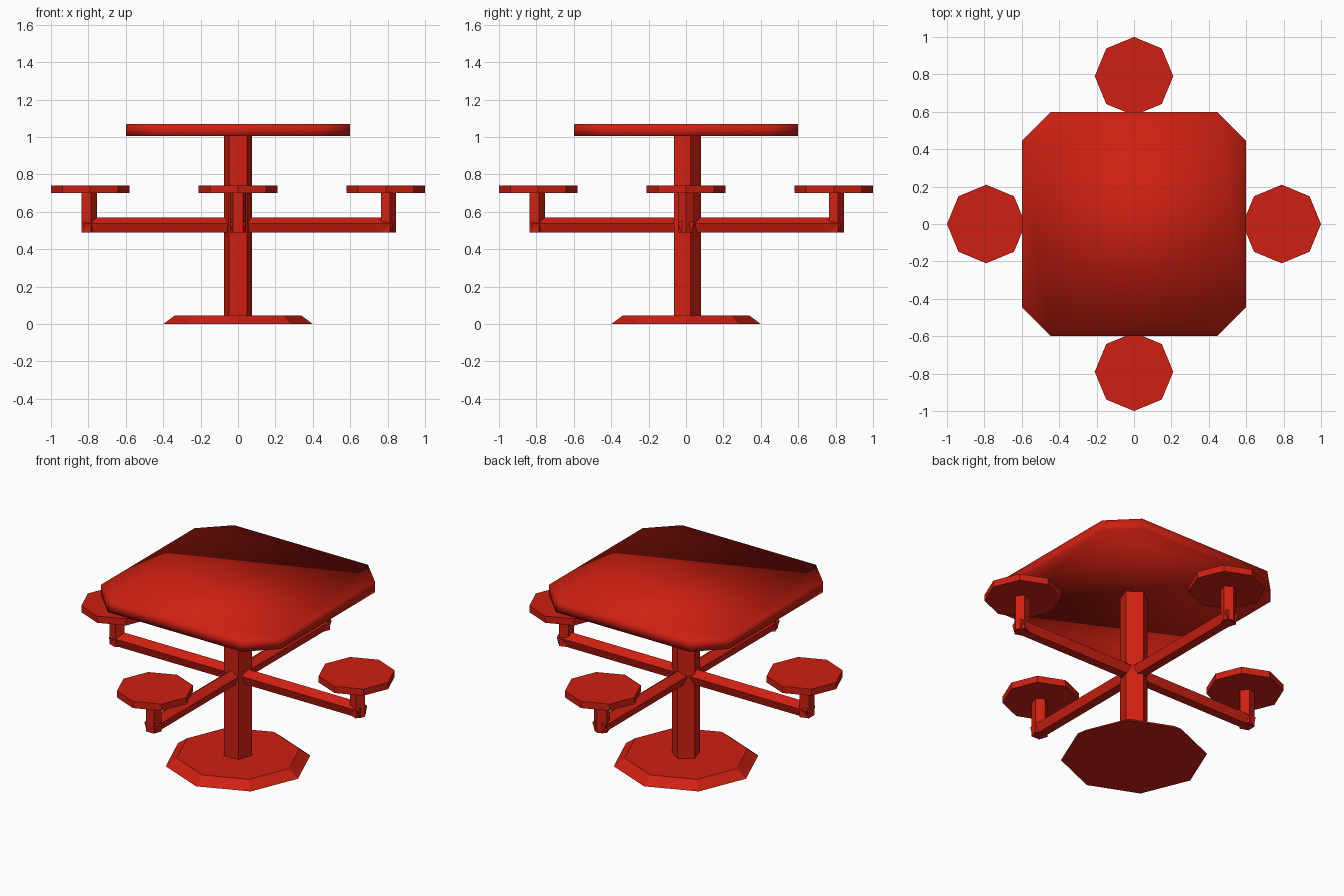
import bpy
from math import pi, radians, sqrt

if "Cube" in bpy.data.objects:
    bpy.data.objects.remove(bpy.data.objects["Cube"])

red = bpy.data.materials.new("red_paint")
red.diffuse_color = (0.62, 0.014, 0.006, 1)
red.use_nodes = True
red.node_tree.nodes["Principled BSDF"].inputs["Base Color"].default_value = red.diffuse_color


def prism(name, sides, r1, r2, height, loc, rot=(0, 0, 0), turn=0.0):
    """Flat-faced prism; its first corner points along local +Y, plus turn."""
    bpy.ops.mesh.primitive_cone_add(vertices=sides, radius1=r1, radius2=r2,
                                    depth=height, location=loc,
                                    rotation=(rot[0], rot[1], rot[2] + turn))
    ob = bpy.context.object
    ob.name = name
    ob.data.materials.append(red)
    return ob


# Base plate and central column
prism("base_plate", 8, 0.40, 0.34, 0.045, (0, 0, 0.0225))
prism("column", 5, 0.08, 0.08, 0.99, (0, 0, 0.52))

# Table top: square with clipped corners, softly shaded
c, h = 0.6, 0.445
outline = [(h, -c), (c, -h), (c, h), (h, c), (-h, c), (-c, h), (-c, -h), (-h, -c)]
n = len(outline)
verts = [(x, y, z) for z in (1.005, 1.07) for x, y in outline]
faces = [tuple(reversed(range(n))), tuple(range(n, 2 * n))]
faces += [(i, (i + 1) % n, n + (i + 1) % n, n + i) for i in range(n)]
mesh = bpy.data.meshes.new("table_top")
mesh.from_pydata(verts, [], faces)
mesh.shade_smooth()
mesh.materials.append(red)
top = bpy.data.objects.new("table_top", mesh)
bpy.context.collection.objects.link(top)

# Four seats, each on a post carried by an arm from the column
R = 0.045
for side, (dx, dy) in {"right": (1, 0), "left": (-1, 0),
                       "back": (0, 1), "front": (0, -1)}.items():
    turn = -pi / 2 if dx else 0          # posts point a corner along their axis
    prism("seat_" + side, 8, 0.21, 0.21, 0.04, (0.79 * dx, 0.79 * dy, 0.72))
    prism("seat_post_" + side, 5, R, R, 0.215, (0.8 * dx, 0.8 * dy, 0.5975), turn=turn)
    # Lying prism with one corner up
    prism("arm_" + side, 5, R, R, 0.83, (0.415 * dx, 0.415 * dy, 0.525),
          rot=(pi / 2, 0, 0), turn=turn)
